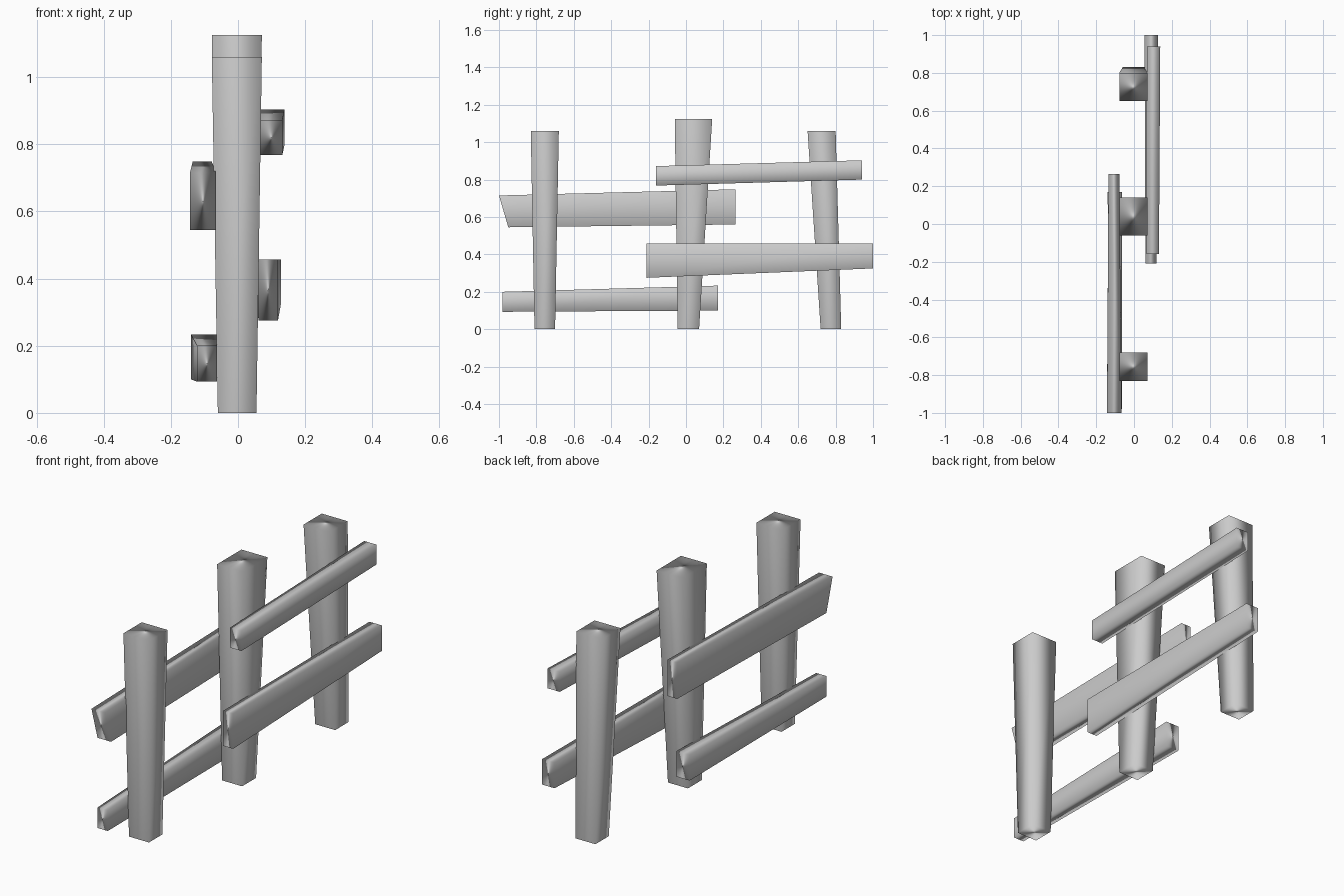
import bpy
import bmesh

old = bpy.data.objects.get("Cube")
if old:
    bpy.data.objects.remove(old, do_unlink=True)

# One weathered grey for the whole fence
grey = bpy.data.materials.new("weathered_grey")
grey.use_nodes = True
colour = (0.6, 0.6, 0.6, 1)
grey.diffuse_color = colour
grey.node_tree.nodes["Principled BSDF"].inputs["Base Color"].default_value = colour


def beam(name, start, end):
    """Soft-shaded tapered box joining two rings of four corners."""
    mesh = bpy.data.meshes.new(name)
    bm = bmesh.new()
    a = [bm.verts.new(p) for p in start]
    b = [bm.verts.new(p) for p in end]
    bm.faces.new(a)
    bm.faces.new(b[::-1])
    for i in range(len(a)):
        j = (i + 1) % len(a)
        bm.faces.new((a[i], b[i], b[j], a[j]))
    bmesh.ops.recalc_face_normals(bm, faces=bm.faces)
    for face in bm.faces:
        face.smooth = True
    bm.to_mesh(mesh)
    bm.free()
    mesh.materials.append(grey)
    obj = bpy.data.objects.new(name, mesh)
    bpy.context.collection.objects.link(obj)
    # Long sides dominate the rounded shading
    normals = obj.modifiers.new("soft_normals", "WEIGHTED_NORMAL")
    normals.mode = "FACE_AREA"


def post(name, foot, head, height):
    def ring(x0, x1, y0, y1, z):
        return [(x0, y0, z), (x1, y0, z), (x1, y1, z), (x0, y1, z)]
    beam(name, ring(-0.06, 0.055, *foot, 0), ring(-0.078, 0.071, *head, height))


def rail(name, front, back, rake=0):
    def ring(y, x0, x1, z0, z1, lean=0):
        return [(x0, y + lean, z0), (x1, y + lean, z0), (x1, y, z1), (x0, y, z1)]
    beam(name, ring(*front, rake), ring(*back))


# Three upright posts, wider at the top: foot y span, head y span, height
post("front_post", (-0.81, -0.70), (-0.83, -0.68), 1.06)
post("middle_post", (-0.045, 0.07), (-0.06, 0.14), 1.125)
post("back_post", (0.72, 0.83), (0.65, 0.80), 1.06)

# Rails on the right side of the posts: y, x span, z span at each end
rail("right_upper_rail", (-1.0, -0.143, -0.065, 0.545, 0.715),
     (0.265, -0.135, -0.078, 0.56, 0.748), rake=0.05)
rail("right_lower_rail", (-0.98, -0.122, -0.063, 0.093, 0.2),
     (0.17, -0.14, -0.063, 0.1, 0.233))

# Rails on the left side of the posts
rail("left_upper_rail", (-0.16, 0.066, 0.132, 0.768, 0.872),
     (0.94, 0.068, 0.139, 0.8, 0.903))
rail("left_lower_rail", (-0.21, 0.061, 0.119, 0.275, 0.457),
     (1.0, 0.056, 0.128, 0.325, 0.457))
